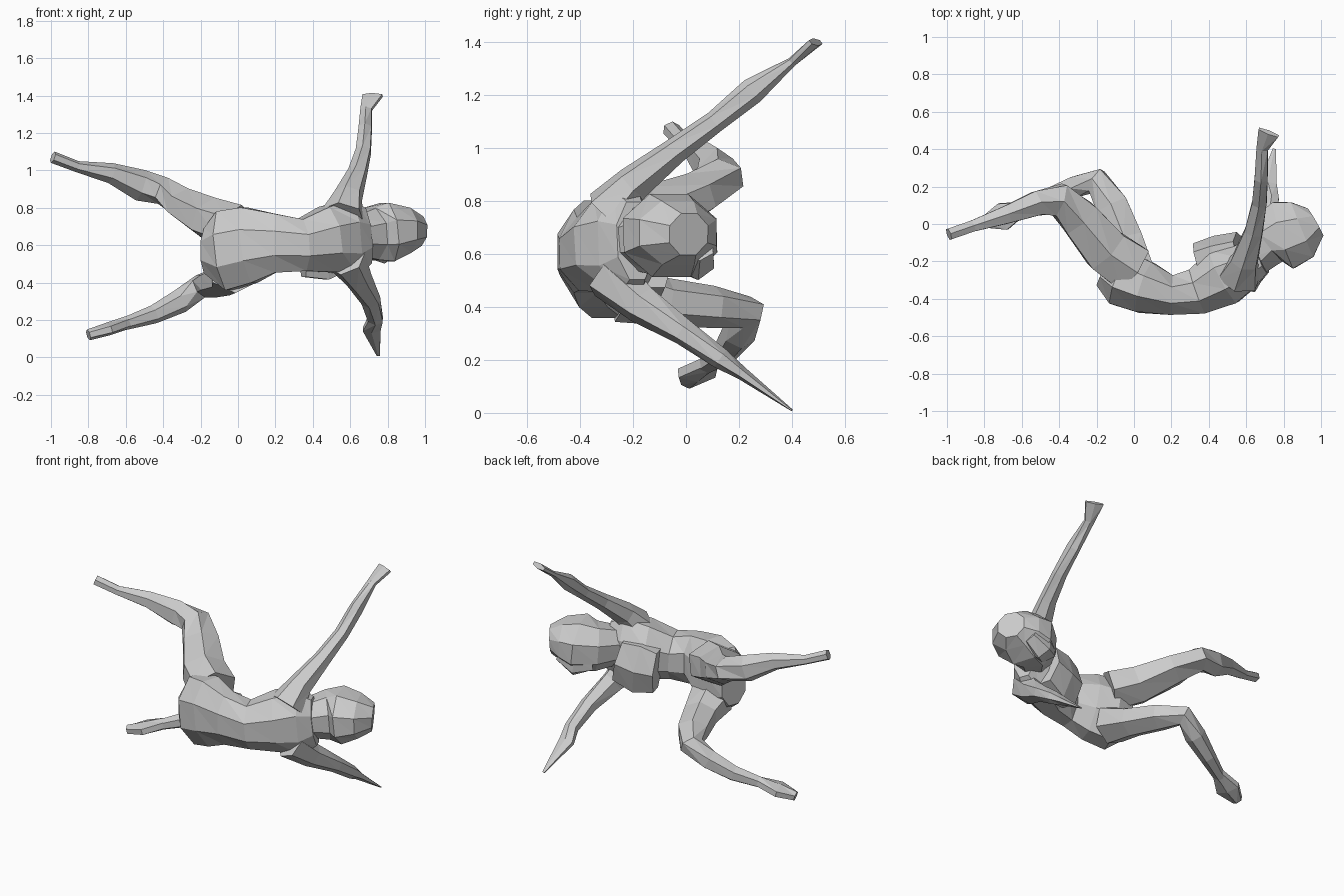
import bpy, bmesh, math
from mathutils import Vector


def loft(name, stations, sides=6, phase=0.0):
    """Faceted limb: each station is x, y, z, upright radius, sideways radius."""
    bm = bmesh.new()
    pts = [Vector(s[:3]) for s in stations]
    rings = []
    for i, s in enumerate(stations):
        t = (pts[min(i + 1, len(pts) - 1)] - pts[max(i - 1, 0)]).normalized()
        u = Vector((0, 0, 1))
        u = (u - t * u.dot(t)).normalized()
        v = t.cross(u)
        ring = []
        for k in range(sides):
            a = 2 * math.pi * (k + phase) / sides
            ring.append(bm.verts.new(pts[i] + u * s[3] * math.cos(a) + v * s[4] * math.sin(a)))
        rings.append(ring)
    for r, q in zip(rings, rings[1:]):
        for k in range(sides):
            j = (k + 1) % sides
            # split quads into triangles for the faceted look
            bm.faces.new((r[k], r[j], q[j]))
            bm.faces.new((r[k], q[j], q[k]))
    bm.faces.new(rings[0])
    bm.faces.new(rings[-1])
    bmesh.ops.recalc_face_normals(bm, faces=bm.faces)
    me = bpy.data.meshes.new(name)
    bm.to_mesh(me)
    bm.free()
    ob = bpy.data.objects.new(name, me)
    bpy.context.collection.objects.link(ob)
    return ob


# arched torso, hips to shoulders
loft("torso", [
    (-0.17, -0.25, 0.57, 0.13, 0.09),
    (-0.07, -0.29, 0.57, 0.23, 0.16),
    (0.06, -0.34, 0.60, 0.22, 0.15),
    (0.20, -0.38, 0.61, 0.17, 0.115),
    (0.34, -0.36, 0.60, 0.15, 0.135),
    (0.48, -0.28, 0.63, 0.19, 0.17),
    (0.61, -0.22, 0.64, 0.22, 0.13),
    (0.69, -0.19, 0.65, 0.16, 0.08)], 8, 0.5)

# chest mass hanging forward of the ribs
loft("chest", [
    (0.34, -0.19, 0.56, 0.15, 0.09),
    (0.45, -0.16, 0.57, 0.18, 0.10),
    (0.57, -0.13, 0.60, 0.15, 0.09)], 6, 0.5)

# head with neck
loft("head", [
    (0.60, -0.22, 0.65, 0.11, 0.10),
    (0.71, -0.09, 0.66, 0.15, 0.15),
    (0.80, -0.06, 0.67, 0.17, 0.20),
    (0.90, -0.03, 0.68, 0.13, 0.17),
    (0.97, 0.01, 0.675, 0.085, 0.09)], 8, 0.5)
loft("chin", [
    (0.70, -0.02, 0.60, 0.07, 0.09),
    (0.77, 0.04, 0.59, 0.09, 0.08),
    (0.86, 0.05, 0.63, 0.06, 0.06)], 6)

# raised arm and hand
loft("upper_arm_and_hand", [
    (0.56, -0.29, 0.76, 0.10, 0.12),
    (0.59, -0.20, 0.865, 0.07, 0.08),
    (0.64, -0.04, 0.99, 0.05, 0.055),
    (0.67, 0.11, 1.10, 0.042, 0.045),
    (0.68, 0.25, 1.215, 0.05, 0.04),
    (0.685, 0.40, 1.325, 0.018, 0.035),
    (0.72, 0.49, 1.40, 0.018, 0.065)])

# lowered arm and hand
loft("lower_arm_and_hand", [
    (0.58, -0.29, 0.52, 0.10, 0.11),
    (0.65, -0.17, 0.41, 0.075, 0.07),
    (0.71, -0.01, 0.305, 0.05, 0.055),
    (0.735, 0.13, 0.205, 0.04, 0.045),
    (0.715, 0.21, 0.15, 0.025, 0.055),
    (0.75, 0.40, 0.01, 0.004, 0.01)])

# raised leg, bent at the knee
loft("upper_leg", [
    (-0.01, -0.24, 0.69, 0.13, 0.15),
    (-0.15, -0.14, 0.74, 0.12, 0.14),
    (-0.29, 0.03, 0.82, 0.09, 0.12),
    (-0.40, 0.13, 0.89, 0.075, 0.10),
    (-0.52, 0.11, 0.92, 0.085, 0.075),
    (-0.68, 0.05, 0.985, 0.055, 0.055),
    (-0.86, -0.01, 1.02, 0.03, 0.035),
    (-0.99, -0.055, 1.07, 0.032, 0.035)])

# lowered leg: thigh, then shin and foot
loft("lower_leg", [
    (-0.02, -0.24, 0.46, 0.12, 0.14),
    (-0.05, -0.08, 0.42, 0.09, 0.11),
    (-0.12, 0.10, 0.40, 0.08, 0.10),
    (-0.20, 0.23, 0.38, 0.065, 0.075),
    (-0.31, 0.20, 0.30, 0.065, 0.065),
    (-0.45, 0.15, 0.23, 0.05, 0.05),
    (-0.62, 0.07, 0.175, 0.033, 0.035)])
loft("lower_foot", [
    (-0.58, 0.09, 0.19, 0.035, 0.035),
    (-0.70, 0.04, 0.15, 0.035, 0.085),
    (-0.80, 0.01, 0.12, 0.03, 0.035)])
